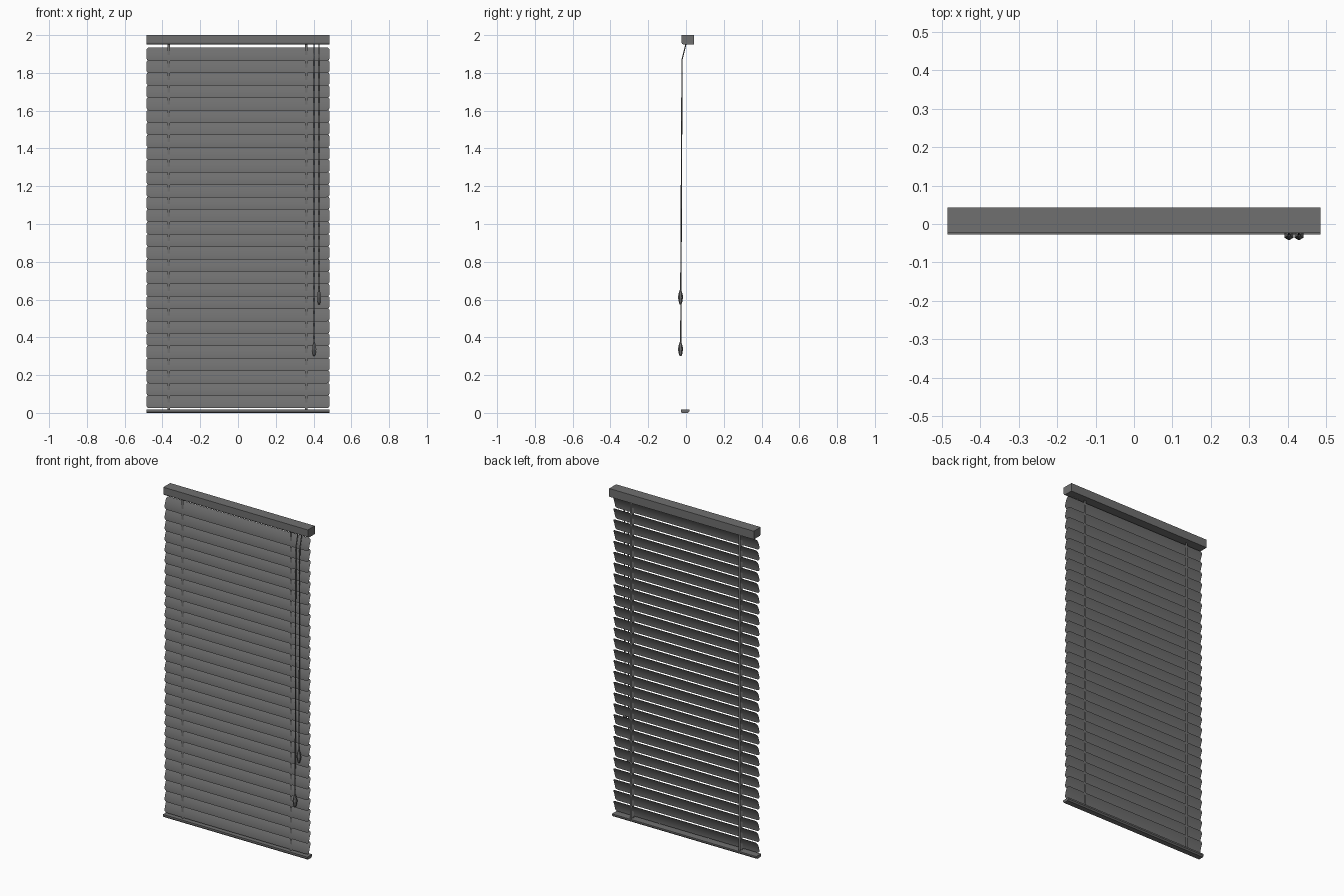
import bpy, bmesh, math
from mathutils import Vector

if "Cube" in bpy.data.objects:
    bpy.data.objects.remove(bpy.data.objects["Cube"])

grey = bpy.data.materials.new("dark_grey")
grey.diffuse_color = (0.16, 0.16, 0.16, 1)
grey.use_nodes = True
grey.node_tree.nodes["Principled BSDF"].inputs["Base Color"].default_value = grey.diffuse_color

HALF = 0.485


def make(name, verts, faces, smooth=False, fix=True):
    me = bpy.data.meshes.new(name)
    me.from_pydata(verts, [], faces)
    if fix:
        bm = bmesh.new()
        bm.from_mesh(me)
        bmesh.ops.recalc_face_normals(bm, faces=bm.faces)
        bm.to_mesh(me)
        bm.free()
    me.materials.append(grey)
    if smooth:
        me.polygons.foreach_set("use_smooth", [True] * len(me.polygons))
    ob = bpy.data.objects.new(name, me)
    bpy.context.collection.objects.link(ob)
    return ob


def bar(name, profile):
    """Extrude a (y, z) profile along x."""
    n = len(profile)
    verts = [(s * HALF, y, z) for s in (-1, 1) for y, z in profile]
    faces = [(i, (i + 1) % n, n + (i + 1) % n, n + i) for i in range(n)]
    faces += [tuple(range(n)), tuple(range(n, 2 * n))]
    return make(name, verts, faces)


def tube(name, rings, sides, smooth=False):
    """Loft horizontal rings given as (x, y, z, radius)."""
    verts, faces = [], []
    for x, y, z, r in rings:
        for k in range(sides):
            a = -math.pi / 2 + 2 * math.pi * k / sides
            verts.append((x + r * math.cos(a), y + r * math.sin(a), z))
    for j in range(len(rings) - 1):
        for k in range(sides):
            k2 = (k + 1) % sides
            faces.append((j * sides + k, j * sides + k2,
                          (j + 1) * sides + k2, (j + 1) * sides + k))
    last = (len(rings) - 1) * sides
    faces += [tuple(range(sides)), tuple(range(last, last + sides))]
    return make(name, verts, faces, smooth)


# Head rail with a rounded lower front edge
R = 0.012
curve = [(-0.023 + R - R * math.cos(a), 1.95 + R - R * math.sin(a))
         for a in [math.pi / 2 * i / 4 for i in range(5)]]
bar("head_rail", [(0.043, 2.0), (-0.023, 2.0)] + curve + [(0.043, 1.95)])

# Bottom rail
bar("bottom_rail", [(-0.022, 0.0), (0.010, 0.0), (0.018, 0.008),
                    (0.018, 0.017), (-0.027, 0.017), (-0.027, 0.006)])

# Slats: thin curved sheets, closed, lower edge towards the front
COUNT, HEIGHT, LOW, TOP, CORNER = 29, 0.071, 0.025, 1.935, 0.016
ROWS = 12
pitch = (TOP - LOW - HEIGHT) / (COUNT - 1)
for s in range(COUNT):
    z0 = LOW + s * pitch
    verts = []
    for i in range(ROWS + 1):
        t = (1 - math.cos(math.pi * i / ROWS)) / 2
        d = min(t, 1 - t) * HEIGHT
        inset = 0.0
        if d < CORNER:
            inset = CORNER - math.sqrt(CORNER ** 2 - (CORNER - d) ** 2)
        y = -0.013 + 0.023 * t - 0.005 * 4 * t * (1 - t)
        w = HALF - inset
        verts += [(-w, y, z0 + t * HEIGHT), (w, y, z0 + t * HEIGHT)]
    faces = [(2 * i, 2 * i + 1, 2 * i + 3, 2 * i + 2) for i in range(ROWS)]
    make(f"slat_{s + 1}", verts, faces, True, False)

# Ladder tapes in front of and behind the slats
for side, x in (("left", -0.366), ("right", 0.362)):
    for place, y in (("front", -0.008), ("back", 0.0115)):
        a, b = x - 0.007, x + 0.007
        verts = [(a, y, 0.012), (b, y, 0.012), (b, y, 1.955), (a, y, 1.955)]
        f = (0, 1, 2, 3) if place == "front" else (3, 2, 1, 0)
        make(f"ladder_tape_{side}_{place}", verts, [f], False, False)

# Pull cords with faceted tassels
for name, x, z in (("long", 0.403, 0.30), ("short", 0.429, 0.575)):
    r = 0.003
    tube(f"pull_cord_{name}",
         [(x, 0.0, 1.955, r), (x, -0.021, 1.87, r), (x, -0.028, z + 0.07, r)], 6)
    tube(f"tassel_{name}",
         [(x, -0.029, z, 0.005), (x, -0.029, z + 0.012, 0.009),
          (x, -0.029, z + 0.036, 0.0135), (x, -0.029, z + 0.055, 0.011),
          (x, -0.029, z + 0.076, 0.004)], 6)
